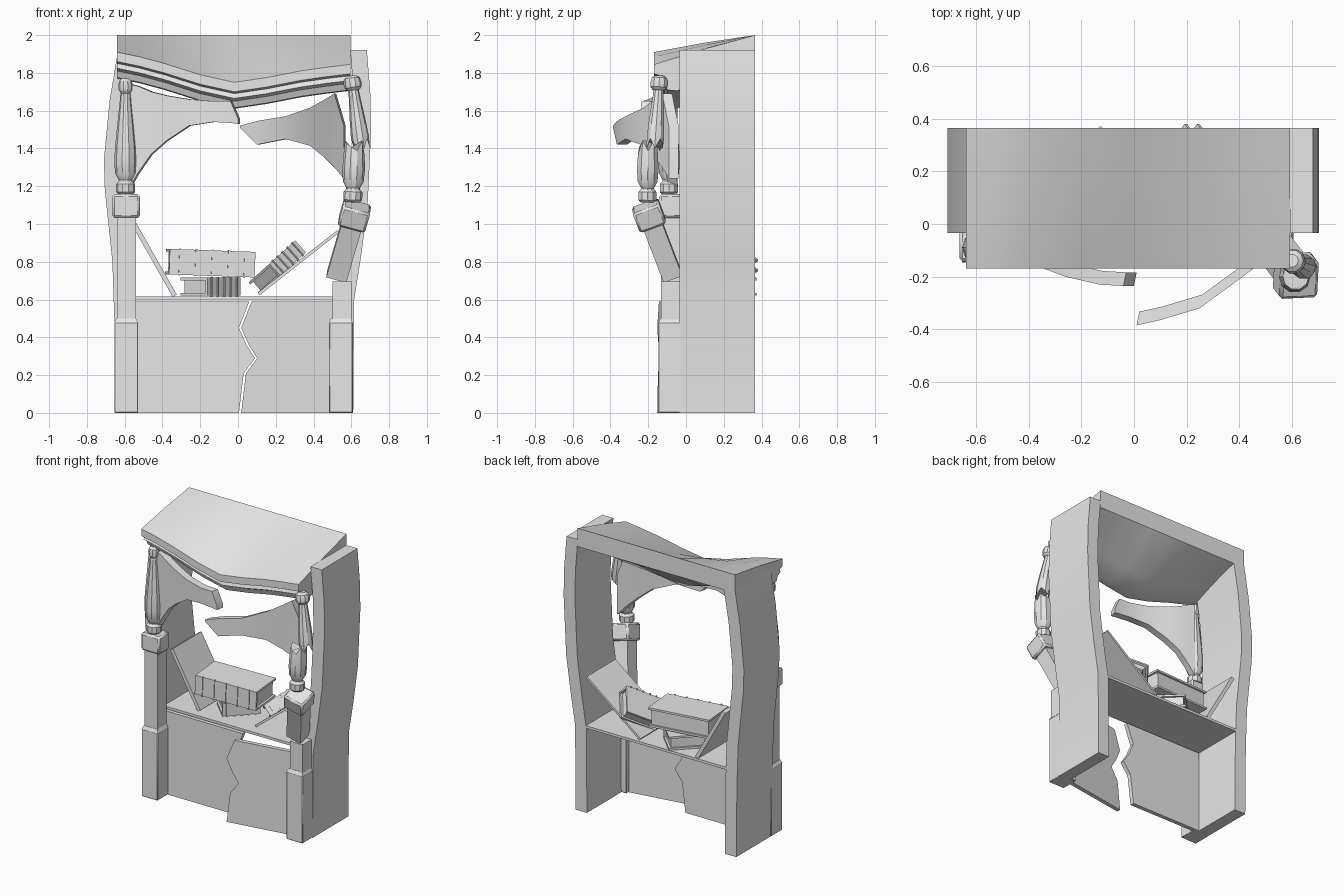
import bpy, bmesh, math
from mathutils import Matrix, Vector

cube = bpy.data.objects.get("Cube")
if cube:
    bpy.data.objects.remove(cube, do_unlink=True)

grey = bpy.data.materials.new("plain_grey")
grey.use_nodes = True
grey.diffuse_color = (0.8, 0.8, 0.8, 1)
grey.node_tree.nodes["Principled BSDF"].inputs["Base Color"].default_value = (0.8, 0.8, 0.8, 1)


def finish(name, bm, matrix=None, bevel=0):
    """Turn a bmesh into a named, shaded object."""
    bmesh.ops.recalc_face_normals(bm, faces=bm.faces)
    mesh = bpy.data.meshes.new(name)
    bm.to_mesh(mesh)
    bm.free()
    mesh.materials.append(grey)
    obj = bpy.data.objects.new(name, mesh)
    bpy.context.scene.collection.objects.link(obj)
    if matrix:
        obj.matrix_world = matrix
    if bevel:
        mod = obj.modifiers.new("edge_bevel", "BEVEL")
        mod.width = bevel
    bpy.ops.object.select_all(action="DESELECT")
    obj.select_set(True)
    bpy.context.view_layer.objects.active = obj
    bpy.ops.object.shade_smooth_by_angle(angle=math.radians(25))
    return obj


def loft(name, rings, matrix=None):
    """Skin equal-length point rings and cap both ends."""
    bm = bmesh.new()
    rows = [[bm.verts.new(p) for p in ring] for ring in rings]
    for a, b in zip(rows, rows[1:]):
        for i in range(len(a)):
            j = (i + 1) % len(a)
            bm.faces.new((a[i], a[j], b[j], b[i]))
    bm.faces.new(rows[0])
    bm.faces.new(rows[-1])
    return finish(name, bm, matrix)


def add_box(bm, centre, size):
    bmesh.ops.create_cube(bm, size=1, matrix=Matrix.Translation(centre) @ Matrix.Diagonal((*size, 1)))


def box(name, centre, size, matrix=None, bevel=0):
    bm = bmesh.new()
    add_box(bm, centre, size)
    return finish(name, bm, matrix, bevel)


def along(a, b):
    """Frame at a with its z axis pointing to b."""
    a, b = Vector(a), Vector(b)
    turn = Vector((0, 0, 1)).rotation_difference(b - a)
    return Matrix.Translation(a) @ turn.to_matrix().to_4x4()


def turned(name, profile, matrix, jag_first=0, jag_last=0, sides=10):
    """Faceted turning from (radius, height) pairs, with optional splintered ends."""
    rings = []
    for n, (r, z) in enumerate(profile):
        jag = jag_first if n == 0 else jag_last if n == len(profile) - 1 else 0
        rings.append([(r * math.cos(math.tau * k / sides), r * math.sin(math.tau * k / sides),
                       z + jag * ((k * 3) % 4 - 1.5)) for k in range(sides)])
    return loft(name, rings, matrix)


# Bowed side walls, given by their outer line
def wall(name, line, inward):
    loft(name, [[(x, -0.035, z), (x + inward, -0.035, z), (x + inward, 0.365, z), (x, 0.365, z)]
                for x, z in line])


wall("right_wall", [(-0.65, 0), (-0.655, 0.5), (-0.665, 0.8), (-0.705, 1.18),
                    (-0.71, 1.34), (-0.68, 1.65), (-0.64, 1.89)], 0.09)
wall("left_wall", [(0.61, 0), (0.615, 0.6), (0.65, 0.82), (0.685, 1.08),
                   (0.705, 1.5), (0.7, 1.7), (0.682, 1.92)], -0.088)

# Sagging roof with moulded front cornice
roof = []
for x, f in [(-0.64, 1.91), (-0.52, 1.885), (-0.39, 1.85), (-0.2, 1.79), (-0.02, 1.75),
             (0.15, 1.775), (0.33, 1.81), (0.47, 1.83), (0.595, 1.845)]:
    roof.append([(x, 0.365, 2.0), (x, 0.1, (2 + f) / 2 + 0.005), (x, -0.17, f), (x, -0.17, f - 0.05),
                 (x, -0.135, f - 0.06), (x, -0.145, f - 0.085), (x, -0.115, f - 0.1),
                 (x, -0.1, f - 0.135), (x, -0.05, f - 0.14), (x, 0.1, f - 0.09), (x, 0.365, 1.87)])
loft("roof", roof)


# Broken arch halves curling forward
def arch(name, columns, t=0.026):
    loft(name, [[(x, y - t, top), (x + 0.01, y + t, top), (x + 0.01, y + t, low), (x, y - t, low)]
                for x, y, top, low in columns])


arch("right_arch", [(-0.57, -0.07, 1.74, 1.2), (-0.53, -0.08, 1.73, 1.27), (-0.46, -0.1, 1.7, 1.37),
                    (-0.38, -0.13, 1.68, 1.44), (-0.26, -0.175, 1.66, 1.52),
                    (-0.13, -0.205, 1.65, 1.54), (-0.04, -0.21, 1.65, 1.535), (0, -0.21, 1.56, 1.53)])
arch("left_arch", [(0.01, -0.36, 1.52, 1.51), (0.1, -0.34, 1.545, 1.42), (0.25, -0.295, 1.57, 1.45),
                   (0.38, -0.2, 1.615, 1.415), (0.46, -0.14, 1.66, 1.35),
                   (0.51, -0.1, 1.69, 1.3), (0.56, -0.065, 1.52, 1.24)])

# Counter and cracked front panel
box("counter", (-0.02, 0.173, 0.608), (1.12, 0.385, 0.018))
crack = [(0, 0.005), (0.21, 0.03), (0.29, 0.09), (0.36, 0.045), (0.45, 0.005), (0.59, 0.06)]
loft("front_panel_right", [[(-0.56, -0.03, z), (x, -0.03, z), (x, 0, z), (-0.56, 0, z)]
                           for z, x in crack])


def swung(x, back, z):
    return (x, -0.155 + 0.16 * x + back, z)


loft("front_panel_left", [[swung(x + 0.012, 0, z), swung(0.5, 0, z), swung(0.5, 0.03, z),
                           swung(x + 0.012, 0.03, z)] for z, x in crack])

# Post feet
for side, x in (("right", -0.592), ("left", 0.545)):
    box(side + "_post_foot", (x, -0.083, 0.24), (0.126, 0.126, 0.48), bevel=0.004)
    loft(side + "_post_collar", [[(x + sx * w, -0.083 + sy * w, z) for sx, sy in
                                  ((-1, -1), (1, -1), (1, 1), (-1, 1))]
                                 for w, z in ((0.063, 0.478), (0.052, 0.5))])

# Whole post
ring = [(0.038, 0), (0.05, 0.012), (0.05, 0.055), (0.038, 0.067)]
belly = [(0.036, 0.075), (0.055, 0.11), (0.06, 0.17), (0.056, 0.25)]
neck = [(0.045, 0.36), (0.03, 0.5), (0.028, 0.53)]
ball = [(0.03, 0), (0.045, 0.015), (0.048, 0.04), (0.042, 0.065), (0.025, 0.078)]
box("right_post_shaft", (-0.59, -0.083, 0.77), (0.1, 0.1, 0.56))
box("right_post_block", (-0.592, -0.083, 1.095), (0.146, 0.12, 0.125), bevel=0.012)
turned("right_post_baluster", ring + belly + neck + [(r * 0.8, z + 0.535) for r, z in ball],
       Matrix.Translation((-0.595, -0.09, 1.157)))

# Snapped post
box("left_post_stub", (0.55, -0.083, 0.59), (0.1, 0.1, 0.21))
lean = along((0.525, -0.075, 0.73), (0.612, -0.19, 1.03))
box("left_post_shaft", (0, 0, 0.145), (0.11, 0.105, 0.31), lean)
box("left_post_block", (0, 0, 0.35), (0.15, 0.15, 0.115), lean, bevel=0.012)
turned("left_post_lower_baluster", ring + belly + [(0.05, 0.3)],
       along((0.607, -0.205, 1.115), (0.617, -0.2, 1.45)), jag_last=0.018)
turned("left_post_upper_baluster",
       [(0.045, 0.01), (0.048, 0.05), (0.042, 0.14), (0.03, 0.27), (0.028, 0.3)]
       + [(r, z + 0.3) for r, z in ball],
       along((0.652, -0.165, 1.41), (0.602, -0.14, 1.78)), jag_first=0.018)


# Fallen shelf boards leaning on the walls
def board(name, low, high, t):
    x, z = (low[0] + high[0]) / 2, (low[1] + high[1]) / 2
    dx, dz = high[0] - low[0], high[1] - low[1]
    place = Matrix.Translation((x, 0.2, z)) @ Matrix.Rotation(-math.atan2(dz, dx), 4, "Y")
    box(name, (0, 0, 0), (math.hypot(dx, dz), 0.32, t), place)


board("right_board", (-0.335, 0.62), (-0.55, 1.0), 0.025)
board("left_board", (0.11, 0.63), (0.53, 0.96), 0.016)


# Heavy books: covers, pages, spine and raised bands
def book(name, place, length, width, thick):
    bm = bmesh.new()
    c = 0.014
    for s in (-1, 1):
        add_box(bm, (0, 0, s * (thick - c) / 2), (length, width, c))
    add_box(bm, (0, 0.002, 0), (length - 0.03, width - 0.03, thick - c))
    add_box(bm, (0, -(width - c) / 2, 0), (length, c, thick))
    for k in range(5):
        add_box(bm, ((k - 2) * length * 0.19, -width / 2, 0), (0.008, 0.012, thick + 0.008))
    finish(name, bm, place)


def spin(degrees, axis):
    return Matrix.Rotation(math.radians(degrees), 4, axis)


book("lower_book", Matrix.Translation((-0.145, 0.215, 0.668)) @ spin(45, "Z"), 0.25, 0.2, 0.095)
book("upper_book", Matrix.Translation((-0.147, 0.18, 0.793)) @ spin(2, "Y") @ spin(5, "Z"), 0.455, 0.25, 0.135)
book("leaning_book", Matrix.Translation((0.208, 0.215, 0.77)) @ spin(-42, "Y") @ spin(45, "Z"), 0.26, 0.21, 0.085)
